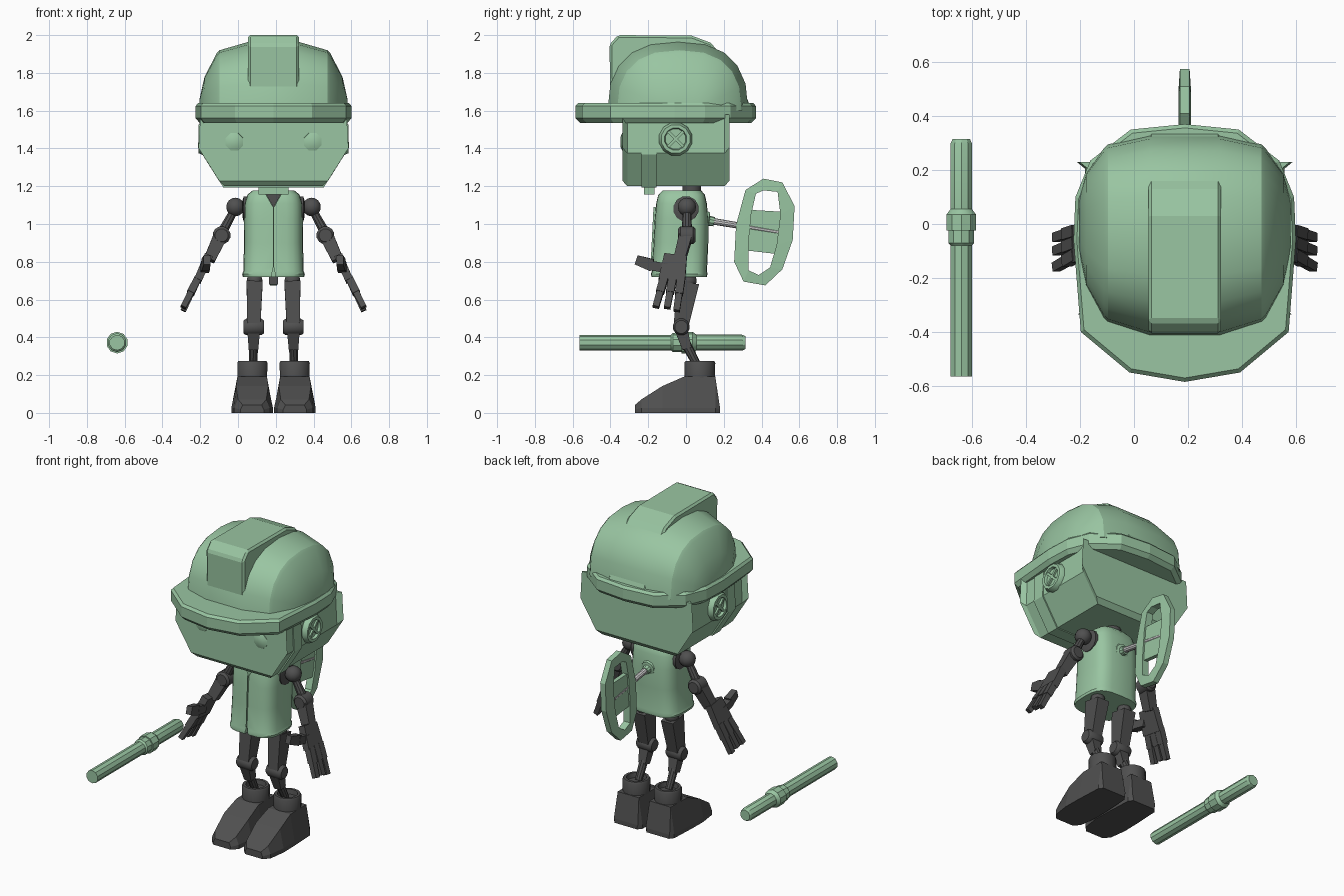
import bpy, bmesh, math
from mathutils import Vector

if "Cube" in bpy.data.objects:
    bpy.data.objects.remove(bpy.data.objects["Cube"])

C = 0.188  # x centre of the figure


def material(name, rgb):
    m = bpy.data.materials.new(name)
    m.diffuse_color = (*rgb, 1)
    m.use_nodes = True
    m.node_tree.nodes["Principled BSDF"].inputs["Base Color"].default_value = m.diffuse_color
    return m


GREEN = material("green", (0.32, 0.56, 0.36))
DARK = material("dark", (0.08, 0.08, 0.08))


def loft(name, rings, mat=GREEN, smooth=None, loop=False):
    """Skin a list of equal-length vertex rings; cap the ends unless looped."""
    bm = bmesh.new()
    vs = [[bm.verts.new(p) for p in r] for r in rings]
    pairs = list(zip(vs, vs[1:])) + ([(vs[-1], vs[0])] if loop else [])
    n = len(vs[0])
    for a, b in pairs:
        for i in range(n):
            j = (i + 1) % n
            bm.faces.new((a[i], a[j], b[j], b[i]))
    if not loop:
        bm.faces.new(vs[0])
        bm.faces.new(vs[-1])
    bmesh.ops.recalc_face_normals(bm, faces=bm.faces)
    me = bpy.data.meshes.new(name)
    bm.to_mesh(me)
    bm.free()
    ob = bpy.data.objects.new(name, me)
    bpy.context.collection.objects.link(ob)
    if mat:
        me.materials.append(mat)
    if smooth:
        bpy.ops.object.select_all(action='DESELECT')
        ob.select_set(True)
        bpy.context.view_layer.objects.active = ob
        bpy.ops.object.shade_smooth_by_angle(angle=math.radians(smooth))
    return ob


def frame(p, q):
    d = (q - p).normalized()
    hint = Vector((0, 1, 0)) if abs(d.y) < 0.8 else Vector((0, 0, 1))
    v = (hint - d * hint.dot(d)).normalized()
    return d.cross(v), v


def bar(name, p, q, a, b=None, mat=DARK):
    """Box from p to q; a, b = (thickness, width) at each end."""
    p, q = Vector(p), Vector(q)
    u, v = frame(p, q)
    return loft(name, [[c + u * s[0] * i / 2 + v * s[1] * j / 2
                        for i, j in ((-1, -1), (1, -1), (1, 1), (-1, 1))]
                       for c, s in ((p, a), (q, b or a))], mat)


def turned(name, p, q, steps, n=12, mat=DARK, smooth=35):
    """Round part along p-q; steps = (distance from p, radius)."""
    p, q = Vector(p), Vector(q)
    u, v = frame(p, q)
    d = (q - p).normalized()
    ang = [2 * math.pi * (i + .5) / n for i in range(n)]
    return loft(name, [[p + d * t + (u * math.cos(a) + v * math.sin(a)) * r for a in ang]
                       for t, r in steps], mat, smooth)


def rod(name, p, q, r1, r2, n=10, mat=DARK):
    return turned(name, p, q, [(0, r1), ((Vector(q) - Vector(p)).length, r2)], n, mat)


def ball(name, c, r, mat=DARK):
    c = Vector(c)
    steps = [(r - r * math.cos(math.pi * k / 8), r * math.sin(math.pi * k / 8) + .001) for k in range(9)]
    return turned(name, c - Vector((0, 0, r)), c, steps, 12, mat, 50)


# helmet brim
half = [(0, .37), (.20, .35), (.35, .235), (.405, .1), (.412, -.06), (.385, -.40), (.205, -.55), (0, -.585)]
outline = half + [(-x, y) for x, y in half[-2:0:-1]]
loft("helmet_brim", [[(C + x * k, -.1 + (y + .1) * k, z) for x, y in outline]
                     for z, k in ((1.535, .95), (1.56, 1), (1.625, 1), (1.64, .97))])

# helmet shell: arches stacked across x
stations = [(.392, -.10, .09, 1.66), (.365, -.23, .19, 1.78), (.30, -.35, .28, 1.905), (.285, -.365, .295, 1.92),
            (.13, -.415, .33, 1.965)]
stations += [(-x, a, b, t) for x, a, b, t in reversed(stations)]
arches = []
for x, y0, y1, top in stations:
    ring = []
    for k in range(11):
        t = math.pi * k / 10
        c, s = math.cos(t), math.sin(t)
        y = (y0 + y1) / 2 - (y1 - y0) / 2 * math.copysign(abs(c) ** .8, c)
        ring.append((C + x, y, 1.6 + (top - 1.6) * s ** .8))
    arches.append(ring)
loft("helmet_shell", arches, smooth=25)

# helmet crest
crest = [(-.40, 1.6), (-.405, 1.95), (-.36, 2.0), (.03, 1.997), (.13, 1.96), (.27, 1.80), (.345, 1.61)]
ridge = loft("helmet_crest", [[(C + x, y, z) for y, z in crest] for x in (-.135, .135)])
bev = ridge.modifiers.new("edge", 'BEVEL')
bev.width, bev.segments = .012, 1


# head
def section(y, grow):
    pts = [(.36, 1.58), (.37, 1.375), (.26, 1.2)]
    pts = pts + [(-x, z) for x, z in reversed(pts)]
    return [(C + x + math.copysign(grow, x), y, z - (grow if z < 1.5 else 0)) for x, z in pts]


loft("head", [section(y, g) for y, g in ((-.335, -.027), (-.31, 0), (.205, 0), (.23, -.03))])
loft("head_strap", [section(y, .006) for y in (-.235, -.155)])
bar("chin_tab", (C - .08, -.195, 1.2), (C + .08, -.195, 1.2), (.085, .055), mat=GREEN)

for s, side in ((-1, "left"), (1, "right")):
    def P(x, y, z):
        return Vector((C + s * x, y, z))

    # eyes and ear discs
    turned("eye_" + side, P(.207, -.32, 1.435), P(.207, -.4, 1.435), [(0, .053), (.018, .05), (.028, .025)], 8, GREEN)
    turned("ear_" + side, P(.35, -.055, 1.45), P(.5, -.055, 1.45),
           [(0, .09), (.022, .09), (.046, .078), (.046, .06), (.03, .055)], 12, GREEN)
    for k in (-1, 1):
        bar("ear_cross_" + side, P(.384, -.095, 1.45 - .04 * k), P(.384, -.015, 1.45 + .04 * k), (.015, .015), mat=GREEN)

    # shoulder and arm
    turned("armhole_" + side, P(.12, 0, 1.08), P(.2, 0, 1.08), [(0, .068), (.038, .068), (.043, .05)])
    ball("shoulder_" + side, P(.202, .005, 1.09), .049)
    rod("upper_arm_" + side, P(.21, .005, 1.07), P(.275, .005, .95), .022, .028)
    turned("elbow_" + side, P(.275, -.042, .94), P(.275, .05, .94), [(0, .035), (.012, .048), (.08, .048), (.092, .035)])
    bar("forearm_" + side, P(.275, .003, .95), P(.34, -.035, .81), (.075, .07), (.06, .06))

    # hand
    bar("palm_" + side, P(.345, -.055, .83), P(.402, -.075, .70), (.045, .12), (.042, .14))
    bar("thumb_base_" + side, P(.365, -.10, .765), P(.36, -.185, .78), (.045, .05))
    bar("thumb_tip_" + side, P(.36, -.18, .782), P(.352, -.262, .81), (.042, .065), (.036, .05))
    for name, y0, y1, drop in (("front", -.115, -.16, .56), ("middle", -.07, -.10, .555), ("back", -.025, -.05, .54)):
        a, b = P(.40, y0, .715), P(.478, y1, drop)
        m = a.lerp(b, .5)
        bar(f"{name}_finger_base_{side}", a, m, (.04, .043))
        bar(f"{name}_finger_tip_{side}", m, b, (.033, .036), (.03, .034))

    # leg
    ball("hip_" + side, P(.10, .015, .70), .042)
    bar("thigh_" + side, P(.10, .012, .69), P(.104, -.025, .47), (.085, .115), (.07, .08))
    turned("knee_" + side, P(.05, -.025, .455), P(.2, -.025, .455), [(0, .035), (.015, .045), (.095, .045), (.11, .035)])
    bar("shin_" + side, P(.105, -.022, .43), P(.106, .005, .34), (.065, .065), (.05, .05))
    rod("ankle_" + side, P(.106, .003, .36), P(.108, .06, .25), .026, .022)

    # boot: sections from heel to toe (y, height, half width top, half width bottom)
    boot = [(.18, .03, .085, .08), (.155, .195, .075, .10), (-.01, .195, .078, .108),
            (-.125, .145, .085, .11), (-.235, .075, .075, .095), (-.27, .045, .05, .062)]
    loft("boot_" + side, [[P(.113 + i * w, y, z) for i, w, z in
                           ((-1, b, .003), (-1, b, .03 if h > .05 else .02), (-1, t, h),
                            (1, t, h), (1, b, .03 if h > .05 else .02), (1, b, .003))]
                          for y, h, t, b in boot], DARK).location.z = -.003
    turned("boot_cuff_" + side, P(.112, .073, .185), P(.112, .073, .3),
           [(0, .08), (.08, .082), (.09, .076), (.09, .06), (.06, .055)], 14)

# coat body
coat_rows = [(.72, .162, -.183, .11), (.735, .166, -.186, .114), (.75, .16, -.181, .111), (.9, .156, -.172, .118),
             (1.03, .155, -.165, .118), (1.11, .152, -.158, .11), (1.155, .138, -.148, .1), (1.178, .11, -.125, .08)]
rings = []
for z, hx, y0, y1 in coat_rows:
    ring = []
    for k in range(24):
        c, s = math.cos(math.pi * k / 12), math.sin(math.pi * k / 12)
        ring.append((C + hx * math.copysign(abs(c) ** .6, c),
                     (y0 + y1) / 2 + (y1 - y0) / 2 * math.copysign(abs(s) ** .6, s), z))
    rings.append(ring)
coat = loft("coat", rings, smooth=35)


# collar notch and front seam cut out of the coat
def cut(name, pts, y0, y1):
    c = loft(name, [[(C + x, y, z) for x, z in pts] for y in (y0, y1)])
    c.hide_render = True
    c.display_type = 'WIRE'
    c.hide_set(True)
    m = coat.modifiers.new(name, 'BOOLEAN')
    m.object, m.solver = c, 'EXACT'


cut("collar_cutter", [(-.065, 1.2), (.065, 1.2), (0, 1.085)], -.3, -.105)
cut("hem_cutter", [(-.016, .70), (.016, .70), (0, .78)], -.3, -.13)
loft("inner_chest", [[(C + x, y, z) for x, z in ((-.05, 1.175), (.05, 1.175), (0, 1.087))] for y in (-.125, -.10)], DARK)
bar("coat_seam", (C, -.166, 1.09), (C, -.182, .77), (.004, .012), mat=GREEN)
bar("hem_tab", (C, -.08, .73), (C, -.08, .68), (.05, .05))
rod("neck", (C, .03, 1.12), (C, .03, 1.24), .05, .05, 12)

# wind-up key on the back
turned("key_socket", (C, .10, 1.02), (C, .5, .953), [(0, .05), (.02, .045), (.024, .028), (.05, .024)], 10, GREEN)
rod("key_shaft", (C, .11, 1.02), (C, .50, .955), .018, .015, 10, None)
outer = [(.41, 1.24), (.51, 1.22), (.575, 1.095), (.565, .915), (.51, .76), (.42, .675), (.305, .695),
         (.255, .80), (.265, .995), (.315, 1.18)]
inner = [(.41, 1.178), (.485, 1.17), (.50, 1.05), (.48, .89), (.445, .77), (.385, .73), (.33, .755),
         (.33, .89), (.345, 1.05), (.37, 1.16)]
loft("key_ring", [[(C + x, y, z) for y, z in loop] for x, loop in
                  ((-.018, outer), (.018, outer), (.023, inner), (-.023, inner))], loop=True)
loft("key_web", [[(C + x, y, z) for y, z in ((.335, 1.075), (.505, 1.065), (.49, .84), (.32, .86))]
                 for x in (-.013, .013)])

# separate stick with collar
turned("stick", (-.64, -.565, .372), (-.64, .315, .372),
       [(0, .041), (.485, .041), (.495, .05), (.54, .05), (.54, .0575), (.6, .0575), (.62, .042), (.862, .042), (.88, .034)],
       10, GREEN, 30)
